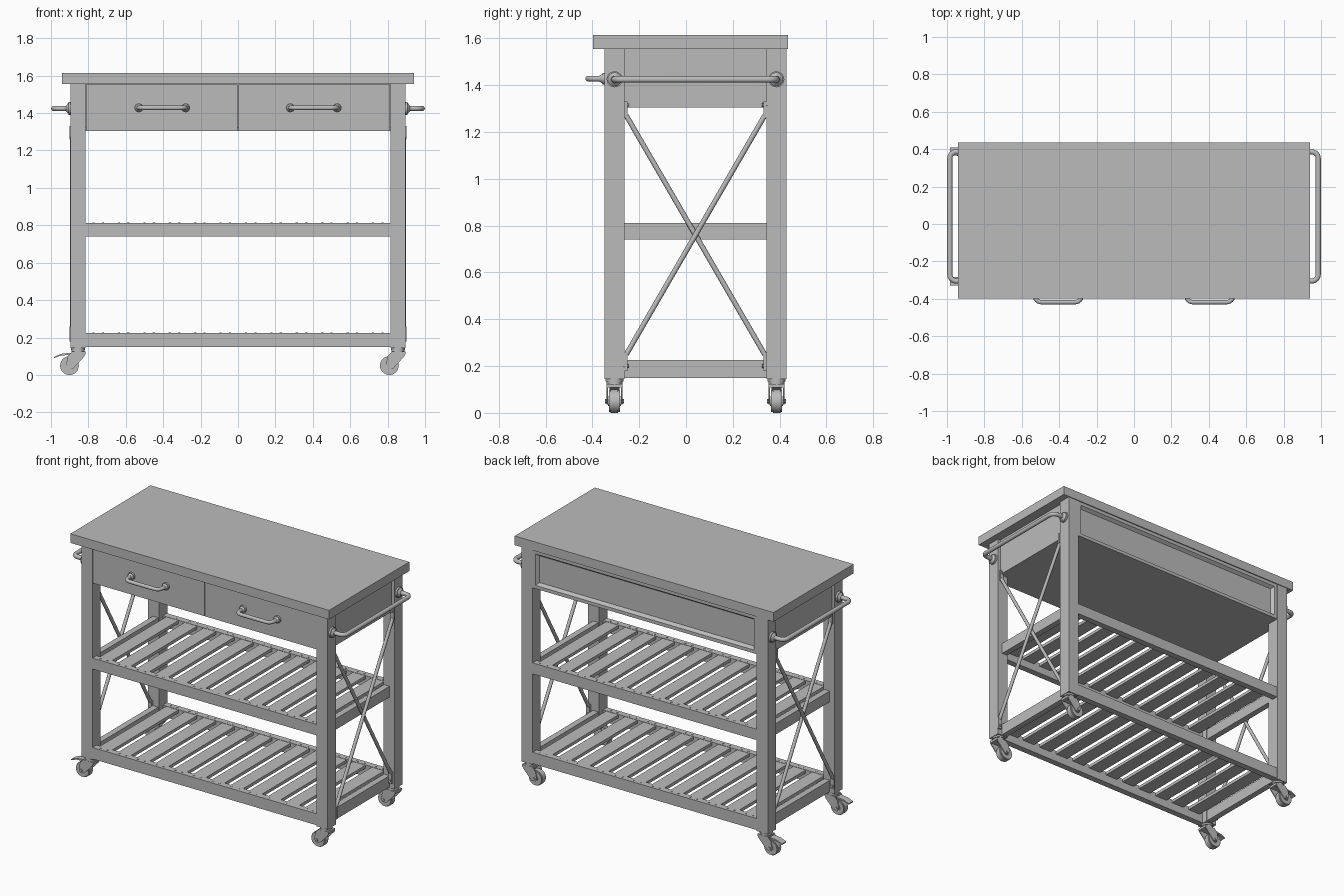
import bpy, bmesh, math
from mathutils import Matrix, Vector

old = bpy.data.objects.get("Cube")
if old:
    bpy.data.objects.remove(old, do_unlink=True)

GREY = (0.5, 0.5, 0.5, 1)
mat = bpy.data.materials.new("plain grey")
mat.use_nodes = True
mat.diffuse_color = GREY
mat.node_tree.nodes["Principled BSDF"].inputs["Base Color"].default_value = GREY


def add_box(bm, x0, x1, y0, y1, z0, z1):
    size = Matrix.Diagonal((x1 - x0, y1 - y0, z1 - z0, 1))
    mid = Matrix.Translation(((x0 + x1) / 2, (y0 + y1) / 2, (z0 + z1) / 2))
    bmesh.ops.create_cube(bm, size=1, matrix=mid @ size)


def add_cyl(bm, centre, axis, r, depth, r2=None, seg=24):
    turn = Vector((0, 0, 1)).rotation_difference(Vector(axis)).to_matrix().to_4x4()
    bmesh.ops.create_cone(bm, cap_ends=True, segments=seg, radius1=r,
                          radius2=r if r2 is None else r2, depth=depth,
                          matrix=Matrix.Translation(centre) @ turn)


def add_prism(bm, outline, y0, y1):
    face = bm.faces.new([bm.verts.new((x, y0, z)) for x, z in outline])
    new = bmesh.ops.extrude_face_region(bm, geom=[face])["geom"]
    bmesh.ops.translate(bm, vec=(0, y1 - y0, 0),
                        verts=[v for v in new if isinstance(v, bmesh.types.BMVert)])


def finish(name, bm, smooth=False):
    bmesh.ops.recalc_face_normals(bm, faces=bm.faces[:])
    mesh = bpy.data.meshes.new(name)
    bm.to_mesh(mesh)
    bm.free()
    obj = bpy.data.objects.new(name, mesh)
    bpy.context.collection.objects.link(obj)
    mesh.materials.append(mat)
    if smooth:
        bpy.ops.object.select_all(action='DESELECT')
        obj.select_set(True)
        bpy.context.view_layer.objects.active = obj
        bpy.ops.object.shade_smooth_by_angle(angle=math.radians(35))
    return obj


def box(name, *dims):
    bm = bmesh.new()
    add_box(bm, *dims)
    return finish(name, bm)


def u_handle(name, start, end, out, r, flange):
    """Bent tube standing off a surface, with a round foot at each end."""
    a, b, out = Vector(start), Vector(end), Vector(out)
    along, normal, bend = (b - a).normalized(), out.normalized(), 0.035
    path = [a]
    for base, d in ((a, along), (b, -along)):
        centre = base + out + (d - normal) * bend
        arc = [centre + bend * (normal * math.sin(t) - d * math.cos(t))
               for t in (i * math.pi / 12 for i in range(7))]
        path += arc if base is a else arc[::-1]
    path.append(b)
    # sweep a ring along the path, turning with the tangent
    side = along.cross(normal)
    bm, rings, seg = bmesh.new(), [], 14
    for i, p in enumerate(path):
        t = (path[min(i + 1, len(path) - 1)] - path[max(i - 1, 0)]).normalized()
        u = side.cross(t)
        rings.append([bm.verts.new(p + r * (side * math.cos(k) + u * math.sin(k)))
                      for k in (j * math.tau / seg for j in range(seg))])
    for lo, hi in zip(rings, rings[1:]):
        for j in range(seg):
            k = (j + 1) % seg
            bm.faces.new((lo[j], lo[k], hi[k], hi[j]))
    for p in (a, b):
        add_cyl(bm, p + normal * 0.006, normal, flange, 0.012)
        add_cyl(bm, p + normal * 0.018, normal, flange * 0.85, 0.012, r * 1.1)
    finish(name, bm, True)


# Main dimensions
LEG_IN, LEG_OUT = 0.815, 0.895
FRONT, FRONT_IN, BACK_IN, BACK = -0.348, -0.263, 0.344, 0.43
LEG_BOTTOM, BOX_BOTTOM, BOX_TOP = 0.145, 1.305, 1.555

# Worktop and legs
box("worktop", -0.94, 0.94, -0.397, 0.435, BOX_TOP, 1.615)
SIDES = (("left", 1), ("right", -1))
ENDS = (("front", FRONT, FRONT_IN), ("back", BACK_IN, BACK))
for side, s in SIDES:
    x0, x1 = sorted((s * LEG_IN, s * LEG_OUT))
    for end, y0, y1 in ENDS:
        box(f"{end}_{side}_leg", x0, x1, y0, y1, LEG_BOTTOM, BOX_TOP)

# Drawer compartment
for side, s in SIDES:
    x0, x1 = sorted((s * 0.002, s * (LEG_IN - 0.002)))
    box(f"{side}_drawer_front", x0, x1, FRONT + 0.003, FRONT + 0.035, BOX_BOTTOM, BOX_TOP - 0.003)
    x0, x1 = sorted((s * 0.84, s * 0.875))
    box(f"{side}_side_panel", x0, x1, FRONT_IN, BACK_IN, BOX_BOTTOM, BOX_TOP)
    u_handle(f"{side}_drawer_handle", (s * 0.405 - 0.125, FRONT + 0.003, 1.428),
             (s * 0.405 + 0.125, FRONT + 0.003, 1.428), (0, -0.073, 0), 0.012, 0.024)
    u_handle(f"{side}_towel_bar", (s * LEG_OUT, -0.305, 1.425),
             (s * LEG_OUT, 0.386, 1.425), (s * 0.09, 0, 0), 0.014, 0.034)
box("compartment_floor", -0.84, 0.84, FRONT + 0.03, BACK - 0.03, BOX_BOTTOM, BOX_BOTTOM + 0.02)

# Back panel with a sloped, sunken centre
bm = bmesh.new()
add_box(bm, -LEG_IN, LEG_IN, BACK - 0.06, BACK - 0.002, BOX_BOTTOM, BOX_TOP)
bm.normal_update()
rear = [f for f in bm.faces if f.normal.y > 0.9]
bmesh.ops.inset_region(bm, faces=rear, thickness=0.022, use_even_offset=True)
bmesh.ops.inset_region(bm, faces=rear, thickness=0.015, depth=-0.02, use_even_offset=True)
finish("back_panel", bm)

# Slatted shelves
COUNT, RAIL = 12, 0.045
for shelf, z0, z1 in (("lower", 0.15, 0.225), ("middle", 0.74, 0.812)):
    bm = bmesh.new()
    add_box(bm, -LEG_IN, LEG_IN, FRONT + 0.003, FRONT + RAIL, z0, z1)
    add_box(bm, -LEG_IN, LEG_IN, BACK - RAIL, BACK - 0.003, z0, z1)
    for _, s in SIDES:
        x0, x1 = sorted((s * 0.82, s * 0.86))
        add_box(bm, x0, x1, FRONT_IN, BACK_IN, z0, z1)
    finish(f"{shelf}_shelf_frame", bm)
    bm, screws = bmesh.new(), bmesh.new()
    pitch = 2 * LEG_IN / COUNT
    for i in range(COUNT):
        x = (i + 0.5) * pitch - LEG_IN
        add_box(bm, x - 0.045, x + 0.045, FRONT + RAIL, BACK - RAIL, z1 - 0.022, z1 - 0.002)
        for dx in (-0.025, 0.025):
            for y in (FRONT + 0.025, BACK - 0.025):
                add_cyl(screws, (x + dx, y, z1), (0, 0, 1), 0.006, 0.004, seg=8)
    finish(f"{shelf}_shelf_slats", bm)
    finish(f"{shelf}_shelf_screws", screws)

# Crossed braces with end tabs
TOP_Z, LOW_Z = 1.27, 0.25
for side, s in SIDES:
    bm = bmesh.new()
    for x, ya, yb in ((0.872, FRONT_IN, BACK_IN), (0.888, BACK_IN, FRONT_IN)):
        inward = math.copysign(0.008, yb - ya)
        p, q = Vector((s * x, ya + inward, TOP_Z)), Vector((s * x, yb - inward, LOW_Z))
        add_cyl(bm, (p + q) / 2, (q - p).normalized(), 0.011, (q - p).length, seg=12)
        for y, z0, z1, d in ((ya, TOP_Z - 0.01, 1.33, inward), (yb, 0.18, LOW_Z + 0.01, -inward)):
            y0, y1 = sorted((y, y + d * 1.6))
            add_box(bm, s * x - 0.012, s * x + 0.012, y0, y1, z0, z1)
            add_cyl(bm, (s * x, y + d, (z0 + z1) / 2 + (0.02 if z0 > 1 else -0.02)),
                    (0, 1, 0), 0.008, 0.024, seg=10)
    finish(f"{side}_cross_brace", bm, True)

# Swivel casters, all trailing the same way
FORK = [(0.04, 0.122), (0.035, 0.1), (-0.025, 0.035), (-0.055, 0.035),
        (-0.064, 0.055), (-0.055, 0.1), (-0.035, 0.122)]
for side, s in SIDES:
    for end, y0, y1 in ENDS:
        cx, cy = s * 0.855, (y0 + y1) / 2
        hub = (cx - 0.046, cy, 0.05)
        bm = bmesh.new()
        add_cyl(bm, hub, (0, 1, 0), 0.046, 0.046, seg=32)
        add_cyl(bm, hub, (0, 1, 0), 0.05, 0.032, seg=32)
        add_cyl(bm, hub, (0, 1, 0), 0.02, 0.056)
        finish(f"{end}_{side}_caster_wheel", bm, True)
        bm = bmesh.new()
        outline = [(cx + x, z) for x, z in FORK]
        for y in (cy - 0.034, cy + 0.028):
            add_prism(bm, outline, y, y + 0.006)
        add_box(bm, cx - 0.035, cx + 0.04, cy - 0.034, cy + 0.034, 0.108, 0.124)
        add_cyl(bm, (cx, cy, 0.129), (0, 0, 1), 0.034, 0.012)
        add_cyl(bm, (cx, cy, 0.14), (0, 0, 1), 0.038, 0.012)
        add_cyl(bm, hub, (0, 1, 0), 0.009, 0.08, seg=10)
        if s < 0:  # brake pedal
            pedal = [(cx - 0.04, 0.118), (cx - 0.04, 0.107), (cx - 0.09, 0.104),
                     (cx - 0.128, 0.09), (cx - 0.128, 0.097), (cx - 0.09, 0.113)]
            add_prism(bm, pedal, cy - 0.022, cy + 0.022)
        finish(f"{end}_{side}_caster_fork", bm, True)
